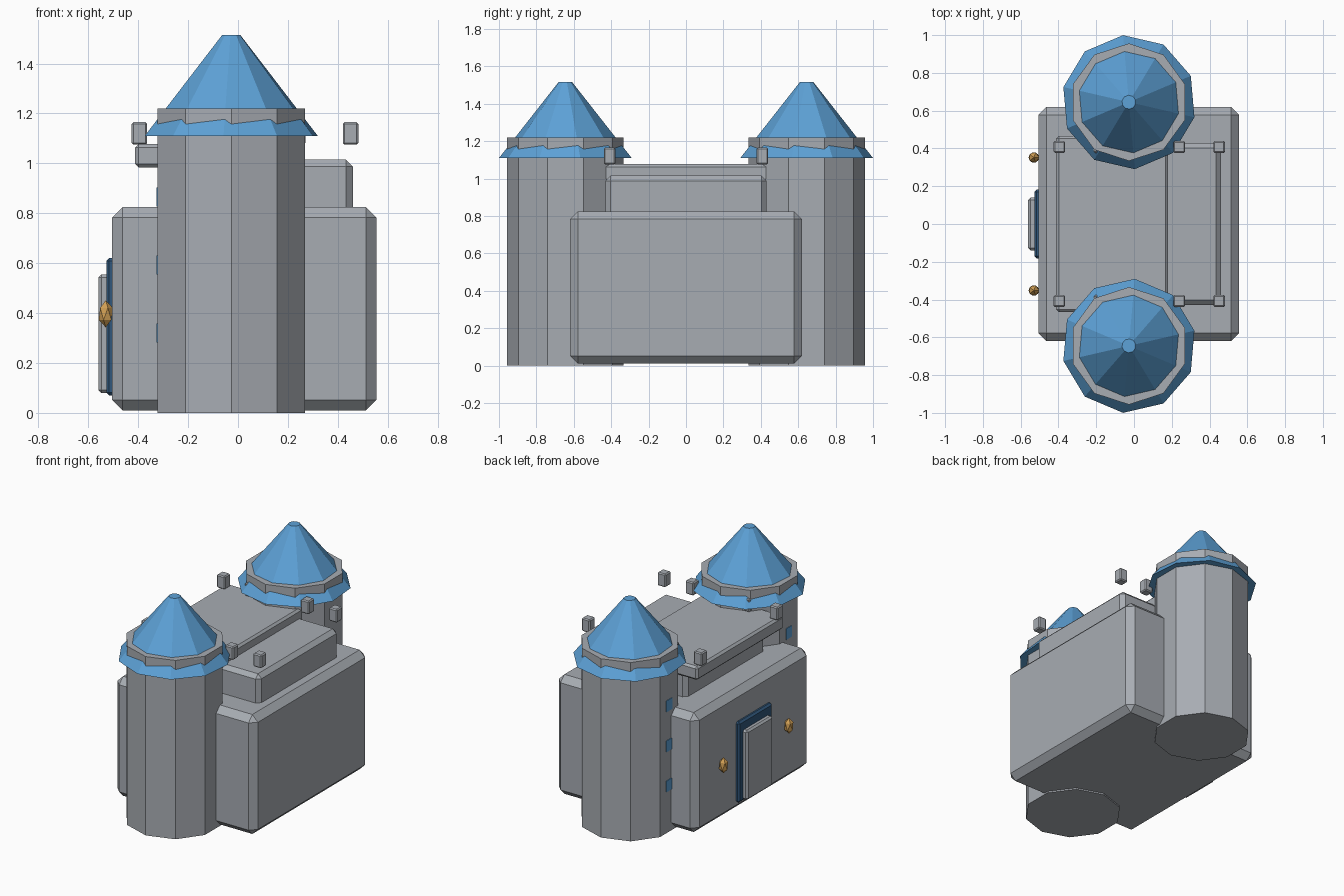
import bpy
import math

old = bpy.data.objects.get("Cube")
if old:
    bpy.data.objects.remove(old, do_unlink=True)


def material(name, r, g, b):
    m = bpy.data.materials.new(name)
    m.use_nodes = True
    m.diffuse_color = (r, g, b, 1)
    m.node_tree.nodes["Principled BSDF"].inputs["Base Color"].default_value = (r, g, b, 1)
    return m


stone = material("grey stone", 0.39, 0.415, 0.45)
roof_blue = material("roof blue", 0.11, 0.36, 0.68)
dark_blue = material("dark blue", 0.03, 0.095, 0.2)
gold = material("lantern gold", 0.64, 0.35, 0.09)


def finish(name, mat):
    ob = bpy.context.object
    ob.name = name
    ob.data.materials.append(mat)
    return ob


def box(name, mat, x, y, z, bevel=0.0):
    """Box between (low, high) pairs on each axis, with chamfered edges."""
    spans = (x, y, z)
    bpy.ops.mesh.primitive_cube_add(size=1, location=[(a + b) / 2 for a, b in spans])
    ob = finish(name, mat)
    ob.scale = [b - a for a, b in spans]
    bpy.ops.object.transform_apply(location=False, rotation=False, scale=True)
    if bevel:
        mod = ob.modifiers.new("chamfer", "BEVEL")
        mod.width = bevel
        mod.segments = 1
    return ob


def cone(name, mat, r1, r2, x, y, z0, z1, first_vertex):
    """Ten sided cone with one corner at the given angle in degrees."""
    # the primitive's first corner lies on +y
    bpy.ops.mesh.primitive_cone_add(vertices=10, radius1=r1, radius2=r2, depth=z1 - z0,
                                    location=(x, y, (z0 + z1) / 2),
                                    rotation=(0, 0, math.radians(first_vertex - 90)))
    return finish(name, mat)


# Main hall and the stepped blocks on its roof
box("main_hall", stone, (-0.505, 0.555), (-0.62, 0.62), (0.01, 0.825), 0.042)
box("upper_block", stone, (-0.3, 0.46), (-0.43, 0.43), (0.78, 1.015), 0.027)
box("roof_slab", stone, (-0.412, 0.18), (-0.467, 0.467), (0.983, 1.077), 0.014)

# Door on the -x wall
box("door_frame", dark_blue, (-0.528, -0.48), (-0.182, 0.182), (0.07, 0.62), 0.012)
box("door", stone, (-0.56, -0.51), (-0.14, 0.14), (0.08, 0.555), 0.012)

TOWER_X, TOWER_Y = -0.027, 0.645
for side, label in ((-1, "front"), (1, "back")):
    y = side * TOWER_Y
    # Tower shaft and the roof that it pierces
    cone(label + "_tower", stone, 0.311, 0.311, TOWER_X, y, 0, 1.22, 90)
    cone(label + "_tower_roof", roof_blue, 0.356, 0.037, TOWER_X, y, 1.11, 1.515, side * 95)
    # Tower windows
    for i in range(3):
        z = 0.32 + 0.273 * i
        box(f"{label}_window_{i + 1}", roof_blue, (-0.327, -0.319),
            (y - 0.03, y + 0.03), (z - 0.038, z + 0.038))
    # Battlement blocks along the roof edge
    for i in range(5):
        x = -0.395 + 0.2115 * i
        box(f"{label}_battlement_{i + 1}", stone, (x - 0.031, x + 0.031),
            (side * 0.408 - 0.031, side * 0.408 + 0.031), (1.075, 1.165), 0.007)
    # Lantern beside the door
    bpy.ops.mesh.primitive_ico_sphere_add(subdivisions=1, radius=0.031,
                                          location=(-0.53, side * 0.352, 0.397))
    finish(label + "_lantern", gold).scale.z = 1.75
